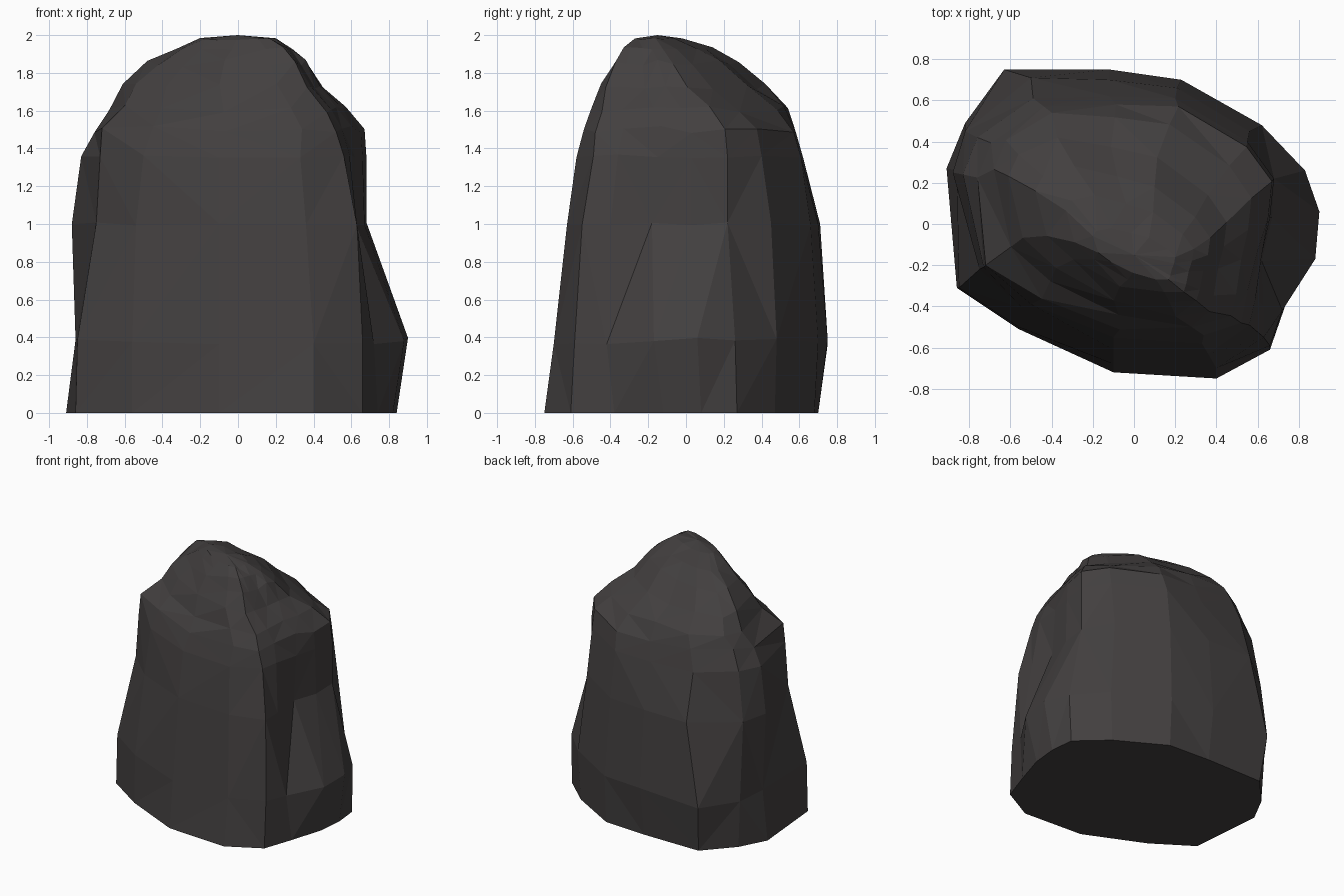
import bpy, bmesh, random

if "Cube" in bpy.data.objects:
    bpy.data.objects.remove(bpy.data.objects["Cube"])
random.seed(9)

# Faceted cross-sections of the lower body, counter-clockwise from the front
base = [(.40, -.75), (.66, -.61), (.74, -.38), (.82, -.12), (.84, .08),
        (.82, .27), (.60, .47), (.23, .68), (-.12, .70), (-.60, .70),
        (-.80, .48), (-.91, .27), (-.86, -.31), (-.56, -.51), (-.10, -.72)]
bulge = [(.40, -.70), (.66, -.59), (.72, -.42), (.88, -.17), (.90, .06),
         (.83, .26), (.62, .48), (.23, .70), (-.12, .75), (-.63, .75),
         (-.82, .49), (-.86, .26), (-.85, -.31), (-.56, -.50), (-.10, -.68)]
waist = [(.36, -.63), (.63, -.55), (.63, -.40), (.62, -.18), (.67, .03),
         (.68, .22), (.56, .45), (.21, .66), (-.12, .70), (-.50, .71),
         (-.82, .45), (-.88, .25), (-.75, -.22), (-.54, -.41), (-.10, -.61)]
shoulder = [(.33, -.58), (.56, -.49), (.59, -.36), (.62, -.15), (.66, .03),
            (.68, .22), (.55, .40), (.20, .61), (-.12, .62), (-.49, .61),
            (-.76, .42), (-.83, .24), (-.73, -.21), (-.50, -.39), (-.10, -.55)]

# Crown levels: z, diagonal skew, x min, x max, y min, y max
crown = [(1.50, 0, -.76, .67, -.54, .58), (1.61, .1, -.68, .57, -.50, .54),
         (1.73, .22, -.61, .45, -.45, .42), (1.85, .32, -.48, .37, -.38, .28),
         (1.93, .38, -.33, .29, -.33, .14), (1.98, .4, -.20, .20, -.27, -.02)]


def fit(ring, skew, x0, x1, y0, y1):
    """Skew a ring towards the ridge and stretch it into the given bounds."""
    ring = [(x, y - skew * x) for x, y in ring]
    xs, ys = [p[0] for p in ring], [p[1] for p in ring]
    sx = (x1 - x0) / (max(xs) - min(xs))
    sy = (y1 - y0) / (max(ys) - min(ys))
    return [(x0 + (x - min(xs)) * sx, y0 + (y - min(ys)) * sy) for x, y in ring]


bm = bmesh.new()
levels = [(0, base, 0), (.38, bulge, .02), (1.0, waist, .01), (1.36, shoulder, .01)]
levels += [(z, fit(shoulder, *b), .02 if z < 1.9 else .006) for z, *b in crown]
ledge = levels[4][1]
ledge[12] = (-.72, -.20)                                       # sharp left end
ledge[1], ledge[2], ledge[3] = (.52, -.48), (.55, -.33), (.60, -.13)  # cut-back right corner

# Rings with slightly uneven heights for the chipped look
rings = []
for z, ring, rough in levels:
    rings.append([bm.verts.new((x, y, z + random.uniform(-rough, rough)))
                  for x, y in ring])
n = len(base)
for low, high in zip(rings, rings[1:]):
    for i in range(n):
        j = (i + 1) % n
        bm.faces.new((low[i], low[j], high[j], high[i]))

# Summit and flat underside
summit = bm.verts.new((0, -.15, 2.0))
for i in range(n):
    bm.faces.new((rings[-1][i], rings[-1][(i + 1) % n], summit))
underside = bm.faces.new(rings[0][::-1])

sides = [f for f in bm.faces if f is not underside]
bmesh.ops.triangulate(bm, faces=sides, quad_method='BEAUTY')
bmesh.ops.recalc_face_normals(bm, faces=bm.faces)

mesh = bpy.data.meshes.new("boulder")
bm.to_mesh(mesh)
bm.free()
boulder = bpy.data.objects.new("boulder", mesh)
bpy.context.collection.objects.link(boulder)

# Dark stone
stone = bpy.data.materials.new("dark_stone")
stone.diffuse_color = (.055, .05, .05, 1)
stone.use_nodes = True
stone.node_tree.nodes["Principled BSDF"].inputs["Base Color"].default_value = stone.diffuse_color
mesh.materials.append(stone)
